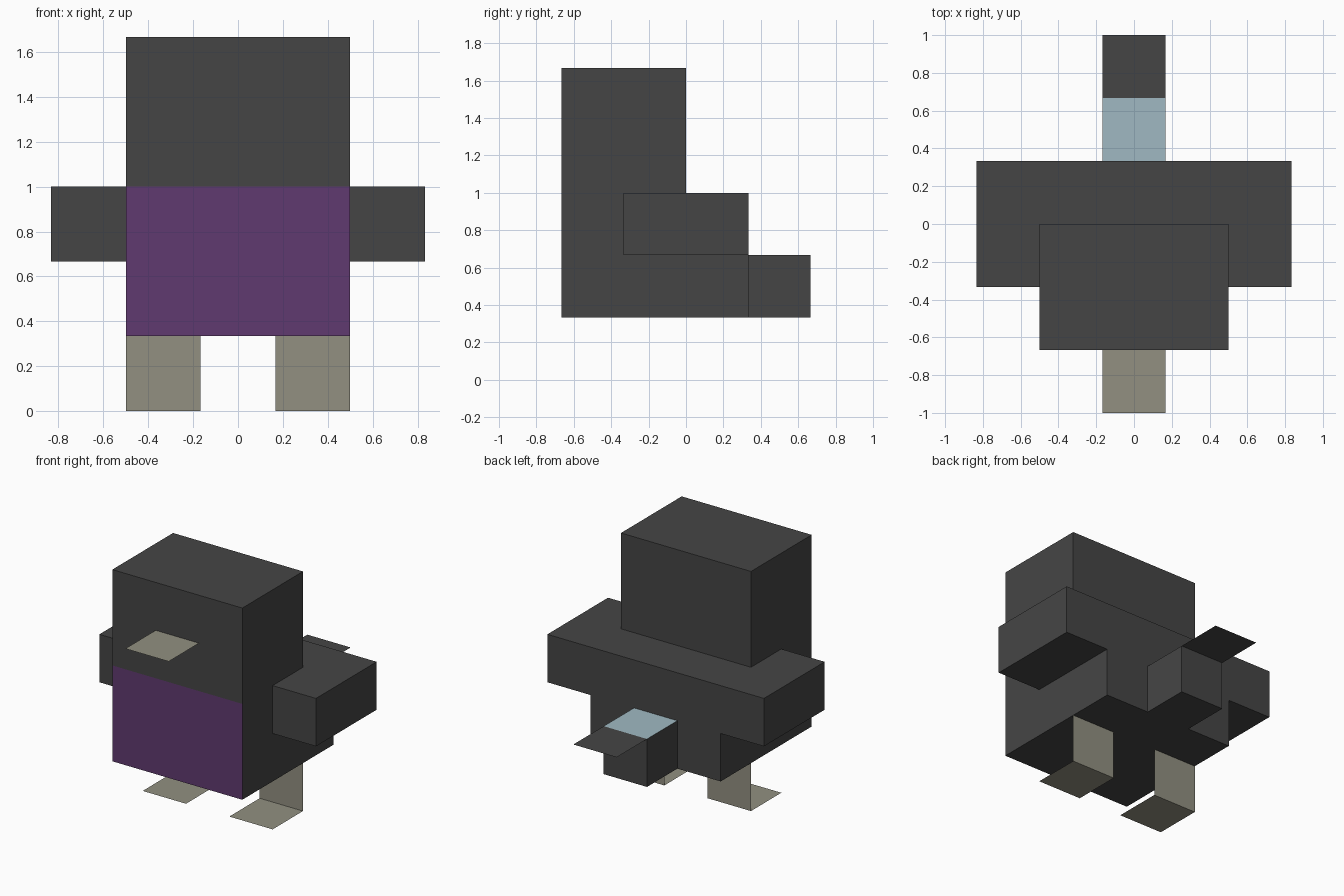
import bpy
import bmesh

cube = bpy.data.objects.get("Cube")
if cube:
    bpy.data.objects.remove(cube, do_unlink=True)

U = 1 / 3  # grid cell: every part is a whole or half number of cells


def material(name, hex_colour):
    srgb = [int(hex_colour[i:i + 2], 16) / 255 for i in (0, 2, 4)]
    rgba = [c / 12.92 if c <= 0.04045 else ((c + 0.055) / 1.055) ** 2.4 for c in srgb] + [1.0]
    mat = bpy.data.materials.new(name)
    mat.use_nodes = True
    mat.diffuse_color = rgba
    bsdf = mat.node_tree.nodes["Principled BSDF"]
    bsdf.inputs["Base Color"].default_value = rgba
    bsdf.inputs["Roughness"].default_value = 0.9
    return mat


charcoal = material("charcoal", "454545")
purple = material("purple", "603A70")
beige = material("beige", "929081")
pale_blue = material("pale_blue", "A0B9C2")


def finish(name, bm, mats):
    mesh = bpy.data.meshes.new(name)
    bm.to_mesh(mesh)
    bm.free()
    for m in mats:
        mesh.materials.append(m)
    obj = bpy.data.objects.new(name, mesh)
    bpy.context.collection.objects.link(obj)
    return obj


def box(name, x, y, z, mat, accent=None, accent_dir=None):
    """Box from ranges in cells; faces pointing along accent_dir get the accent colour."""
    bm = bmesh.new()
    bmesh.ops.create_cube(bm, size=1)
    for v in bm.verts:
        v.co = [U * (lo + (c + 0.5) * (hi - lo)) for c, (lo, hi) in zip(v.co, (x, y, z))]
    bm.normal_update()
    if accent:
        for f in bm.faces:
            if sum(a * b for a, b in zip(f.normal, accent_dir)) > 0.9:
                f.material_index = 1
    return finish(name, bm, [mat, accent] if accent else [mat])


def sheet(name, corners, mat):
    """Single flat quad from corners in cells."""
    bm = bmesh.new()
    bm.faces.new([bm.verts.new([U * c for c in p]) for p in corners])
    return finish(name, bm, [mat])


def flat(name, x, y, z, mat):
    (x0, x1), (y0, y1) = x, y
    return sheet(name, [(x0, y0, z), (x1, y0, z), (x1, y1, z), (x0, y1, z)], mat)


# Head and body, with a purple chest
box("head", (-1.5, 1.5), (-2, 0), (3, 5), charcoal)
box("body", (-1.5, 1.5), (-2, 1), (1, 3), charcoal, purple, (0, -1, 0))

# Beak
flat("beak", (-0.5, 0.5), (-3, -2), 4, beige)

# Tail block with pale top, and flat tail tip
box("tail", (-0.5, 0.5), (1, 2), (1, 2), charcoal, pale_blue, (0, 0, 1))
flat("tail_tip", (-0.5, 0.5), (2, 3), 2, charcoal)

# Wings, legs and feet on both sides
for side, xw, xl in (("left", (1.5, 2.5), (0.5, 1.5)), ("right", (-2.5, -1.5), (-1.5, -0.5))):
    box(side + "_wing", xw, (-1, 1), (2, 3), charcoal)
    sheet(side + "_leg", [(xl[0], 0, 0), (xl[1], 0, 0), (xl[1], 0, 1), (xl[0], 0, 1)], beige)
    flat(side + "_foot", xl, (-1, 0), 0, beige)
